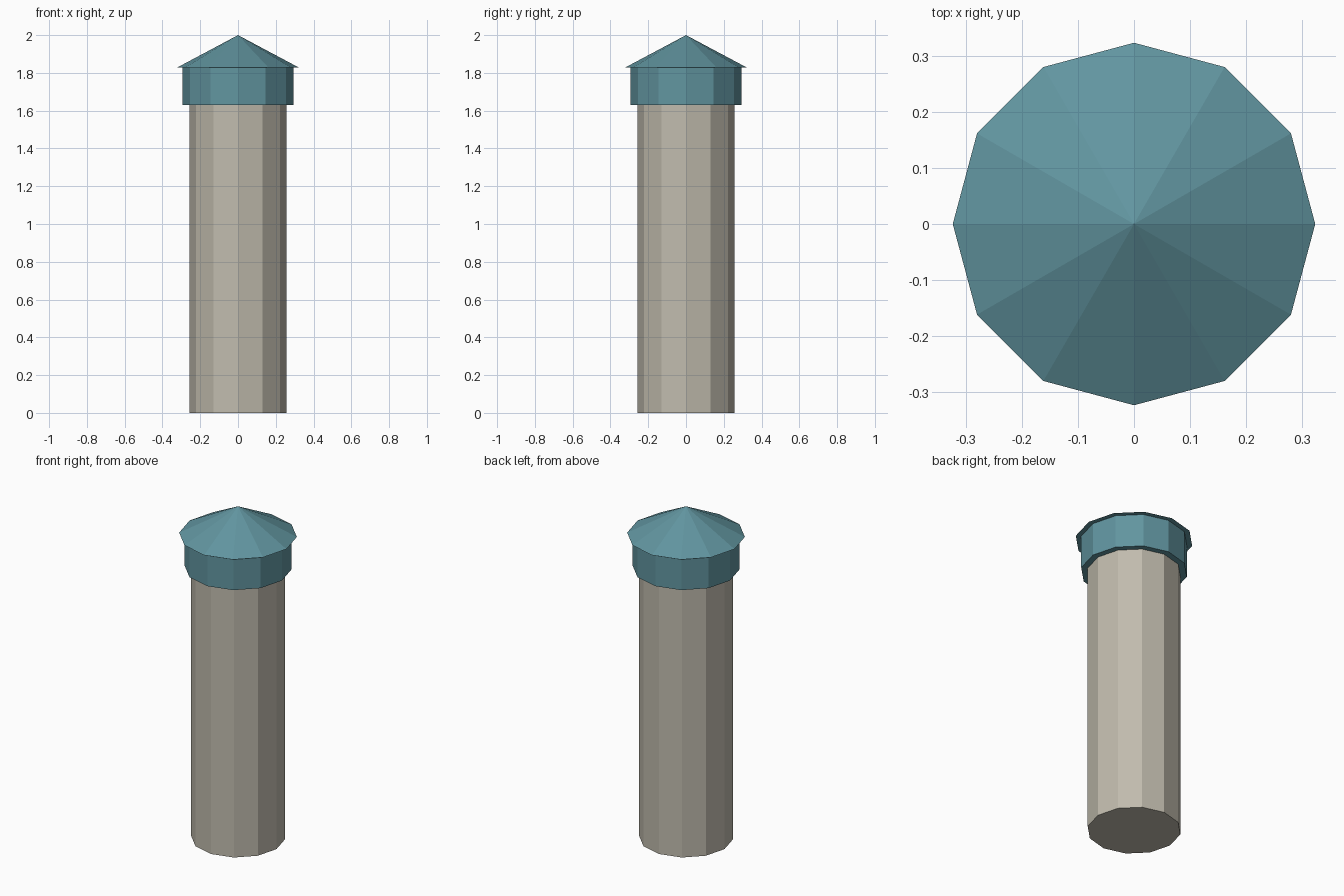
import bpy

if "Cube" in bpy.data.objects:
    bpy.data.objects.remove(bpy.data.objects["Cube"])

SIDES = 12


def material(name, color):
    mat = bpy.data.materials.new(name)
    mat.diffuse_color = (*color, 1)
    mat.use_nodes = True
    mat.node_tree.nodes["Principled BSDF"].inputs["Base Color"].default_value = mat.diffuse_color
    return mat


def prism(name, z0, z1, r0, r1, mat):
    """Flat-shaded twelve-sided cylinder or cone between two heights."""
    bpy.ops.mesh.primitive_cone_add(vertices=SIDES, radius1=r0, radius2=r1,
                                    depth=z1 - z0, location=(0, 0, (z0 + z1) / 2))
    obj = bpy.context.object
    obj.name = name
    obj.data.materials.append(mat)
    return obj


stone = material("stone", (0.53, 0.50, 0.42))
teal = material("teal", (0.12, 0.30, 0.35))

# Column shaft
prism("column", 0, 1.63, 0.257, 0.257, stone)
# Wider band under the roof
prism("collar", 1.63, 1.828, 0.293, 0.293, teal)
# Overhanging pointed roof
prism("roof", 1.828, 2.0, 0.323, 0, teal)
